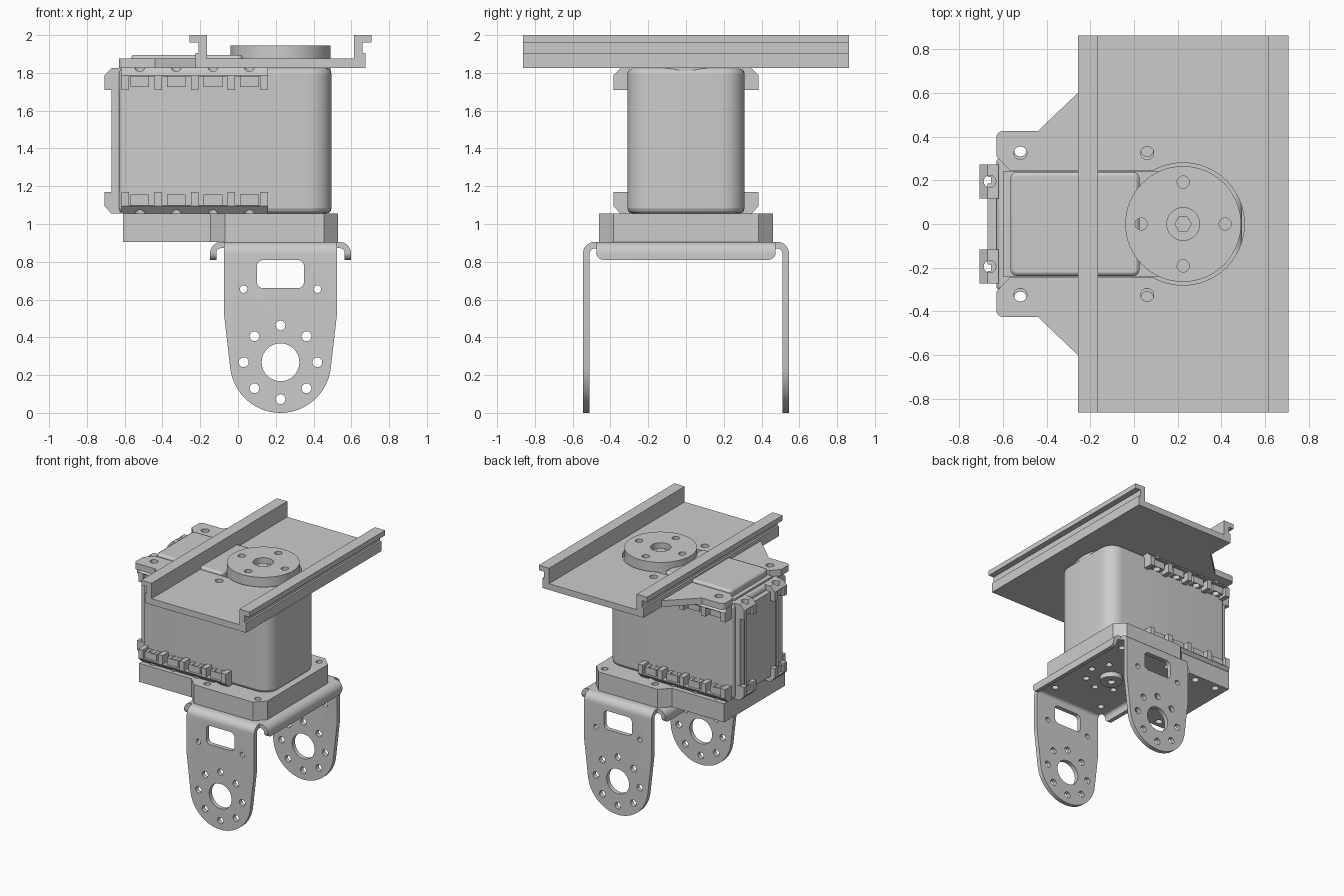
import bpy, bmesh
from math import pi, sin, cos, tan, radians
from mathutils import Vector, Matrix

if "Cube" in bpy.data.objects:
    bpy.data.objects.remove(bpy.data.objects["Cube"])

grey = bpy.data.materials.new("plain_grey")
grey.use_nodes = True
colour = (0.6, 0.6, 0.6, 1)
grey.diffuse_color = colour
grey.node_tree.nodes["Principled BSDF"].inputs["Base Color"].default_value = colour

AXIS_X = 0.225            # shaft axis
MID_Z = 1.44              # mid height of the motor case


def circle(cx, cy, r, n=24):
    return [(cx + r * cos(2 * pi * i / n), cy + r * sin(2 * pi * i / n)) for i in range(n)]


def ring_of(cx, cy, radius, count, r):
    return [circle(x, y, r, 16) for x, y in circle(cx, cy, radius, count)]


def rect(x0, x1, y0, y1, r=0):
    return rounded([(x0, y0, r), (x1, y0, r), (x1, y1, r), (x0, y1, r)])


def rounded(pts, steps=8):
    """Polygon whose corners (x, y, radius) are replaced by arcs."""
    out = []
    for i, p in enumerate(pts):
        r = p[2] if len(p) > 2 else 0
        v = Vector(p[:2])
        if not r:
            out.append(tuple(v))
            continue
        a = (Vector(pts[i - 1][:2]) - v).normalized()
        b = (Vector(pts[(i + 1) % len(pts)][:2]) - v).normalized()
        half = a.angle(b) / 2
        c = v + (a + b).normalized() * r / sin(half)
        s, e = ((v + d * r / tan(half) - c).normalized() for d in (a, b))
        out += [tuple(c + s.slerp(e, k / steps).normalized() * r) for k in range(steps + 1)]
    return out


def solid(name, prisms, matrix=None):
    """Object made of prisms (outline, axis, low, high)."""
    bm = bmesh.new()
    place = {"x": lambda a, b, h: (h, a, b), "y": lambda a, b, h: (a, h, b),
             "z": lambda a, b, h: (a, b, h)}
    for pts, axis, lo, hi in prisms:
        low, high = ([bm.verts.new(place[axis](a, b, h)) for a, b in pts] for h in (lo, hi))
        bm.faces.new(low)
        bm.faces.new(high)
        for i in range(len(pts)):
            bm.faces.new((low[i - 1], low[i], high[i], high[i - 1]))
    if matrix:
        bm.transform(matrix)
    bmesh.ops.recalc_face_normals(bm, faces=bm.faces)
    me = bpy.data.meshes.new(name)
    bm.to_mesh(me)
    bm.free()
    me.materials.append(grey)
    ob = bpy.data.objects.new(name, me)
    bpy.context.collection.objects.link(ob)
    return ob


def activate(ob):
    bpy.ops.object.select_all(action="DESELECT")
    ob.select_set(True)
    bpy.context.view_layer.objects.active = ob


def combine(ob, other, operation="DIFFERENCE", own=False):
    activate(ob)
    m = ob.modifiers.new("cut", "BOOLEAN")
    m.operation, m.object, m.solver, m.use_self = operation, other, "EXACT", own
    bpy.ops.object.modifier_apply(modifier=m.name)
    bpy.data.objects.remove(other)


def drill(ob, outlines, axis, lo, hi, matrix=None, own=False):
    combine(ob, solid("cutter", [(o, axis, lo, hi) for o in outlines], matrix), own=own)


def bevel(ob, width, segments=3):
    m = ob.modifiers.new("soft_edges", "BEVEL")
    m.width, m.segments, m.limit_method, m.angle_limit = width, segments, "ANGLE", radians(50)


# Lower U bracket: arms, end lips, holes
def channel(half, top, bottom, t, cx=0):
    return rounded([(cx - half, bottom), (cx - half, top, 0.06), (cx + half, top, 0.06),
                    (cx + half, bottom), (cx + half - t, bottom), (cx + half - t, top - t, 0.025),
                    (cx - half + t, top - t, 0.025), (cx - half + t, bottom)])


HUB_Z = 0.268
arc = [(AXIS_X + HUB_Z * cos(radians(a)), HUB_Z + HUB_Z * sin(radians(a)))
       for a in [186.6 + k * 166.8 / 32 for k in range(33)]]
arm_outline = [(-0.075, 1), (-0.075, 0.53)] + arc + [(0.525, 0.53), (0.525, 1)]
bracket = solid("lower_bracket", [(channel(0.545, 0.905, -0.05, 0.035), "x", -0.2, 0.7)])
combine(bracket, solid("arm_shape", [(arm_outline, "y", -1, 1)]), "INTERSECT")
lips = solid("end_lips", [(channel(0.373, 0.905, 0.7, 0.033, AXIS_X), "y", -0.6, 0.6)])
lip_shape = rounded([(-0.475, 0.81, 0.04), (0.475, 0.81, 0.04), (0.475, 1), (-0.475, 1)])
combine(lips, solid("lip_shape", [(lip_shape, "x", -1, 1)]), "INTERSECT")
combine(bracket, lips, "UNION")
arm_holes = [circle(AXIS_X, HUB_Z, 0.1, 32), rect(0.1, 0.35, 0.66, 0.81, 0.035)]
arm_holes += ring_of(AXIS_X, HUB_Z, 0.195, 8, 0.026)
arm_holes += [circle(x, 0.655, 0.02, 16) for x in (0.03, 0.42)]
drill(bracket, arm_holes, "y", -0.7, 0.7)
corner_holes = [circle(x, s * 0.39, 0.025, 16) for x in (0, 0.45) for s in (-1, 1)]
drill(bracket, corner_holes + ring_of(AXIS_X, 0, 0.19, 8, 0.025), "z", 0.8, 1)

# Pivot boss under the bracket
boss = solid("pivot_boss", [(circle(AXIS_X, 0, 0.085, 32), "z", 0.83, 0.9)])
drill(boss, [circle(AXIS_X, 0, 0.03, 16)], "z", 0.8, 0.86)

# Spacer plate between motor and bracket
half = [(-0.61, 0.385), (-0.145, 0.385), (-0.07, 0.46), (0.455, 0.46), (0.53, 0.385)]
spacer = solid("spacer_plate", [(half + [(x, -y) for x, y in reversed(half)], "z", 0.905, 1.055)])
side_holes = [circle(x, s * 0.33, 0.028, 16) for x in (-0.52, -0.325, -0.13) for s in (-1, 1)]
drill(spacer, side_holes + corner_holes, "z", 0.8, 1.2)

# Motor case
case = solid("motor_case", [(rounded([(-0.63, -0.31, 0.03), (0.495, -0.31, 0.12),
                                      (0.495, 0.31, 0.12), (-0.63, 0.31, 0.03)]),
                             "z", 1.055, 1.825)])
bevel(case, 0.03)
rear = solid("rear_panel", [(rect(-0.67, -0.6, -0.27, 0.27), "z", 1.1, 1.78)])
drill(rear, [rect(-0.7, -0.655, s * 0.2 - 0.015, s * 0.2 + 0.015) for s in (-1, 1)], "z", 1, 1.9)
cap = solid("motor_cap", [(rect(-0.565, 0.025, -0.238, 0.238, 0.03), "z", 1.8, 1.895)])
bevel(cap, 0.015, 2)
solid("cap_rim", [(rect(-0.6, 0.2, -0.24, 0.24), "z", 1.8, 1.84)])


# Rows of screw pockets around the case
def pocket_row(name, centres, pitch, matrix):
    lo, hi = centres[0] - pitch / 2, centres[-1] + pitch / 2
    foot = [(-0.01, -0.385), (0.04, -0.385), (0.078, -0.345)]
    ledge = foot + [(0.078, -0.34), (-0.01, -0.34)]
    rib = foot + [(0.078, -0.27), (-0.01, -0.27)]
    parts = [(ledge, "x", lo, hi)]
    edges = [lo + 0.02] + [c + pitch / 2 for c in centres[:-1]] + [hi - 0.02]
    parts += [(rib, "x", e - 0.02, e + 0.02) for e in edges]
    parts += [(rect(c - 0.05, c + 0.05, 0, 0.06), "z", -0.36, -0.285) for c in centres]
    row = solid(name, parts, matrix)
    drill(row, [circle(c, 0.03, 0.028, 16) for c in centres], "z", -0.5, -0.2, matrix, True)


for level, sz in (("lower", 1), ("upper", -1)):
    for side, sy in (("left", 1), ("right", -1)):
        flip = Matrix.Diagonal((1, sy, sz, 1))
        shift = Matrix.Translation((0, 0.307, 0))
        pocket_row(f"{level}_{side}_pockets", [-0.52, -0.327, -0.133, 0.06], 0.195,
                   Matrix.Translation((0, 0, MID_Z)) @ flip @ shift)
        pocket_row(f"{level}_{side}_rear_pocket", [sy * 0.195], 0.155,
                   Matrix.Translation((-0.63, 0, MID_Z)) @ Matrix.Rotation(pi / 2, 4, "Z")
                   @ Matrix.Diagonal((1, 1, sz, 1)))

# Top rail with flanged walls
wall = [(0.45, 1.825), (0.45, 1.905), (0.435, 1.905), (0.435, 1.96), (0.482, 1.96),
        (0.482, 2), (0.39, 2), (0.39, 1.875)]
profile = [(AXIS_X + x, z) for x, z in wall] + [(AXIS_X - x, z) for x, z in reversed(wall)]
rail = solid("top_rail", [(profile, "y", -0.862, 0.862)])
drill(rail, [rect(-0.4, 0.1, -0.245, 0.245)], "z", 1.7, 1.876)
drill(rail, [circle(AXIS_X, 0, 0.28, 48)], "z", 1.7, 1.9)
drill(rail, [circle(0.06, s * 0.325, 0.03) for s in (-1, 1)], "z", 1.7, 1.9)

# Rail tabs reaching back over the motor
for side, s in (("left", 1), ("right", -1)):
    tab = solid(f"{side}_rail_tab",
                [(rounded([(-0.215, s * 0.64), (-0.44, s * 0.425), (-0.63, s * 0.425, 0.03),
                           (-0.63, s * 0.31), (-0.57, s * 0.245), (-0.215, s * 0.245)]),
                  "z", 1.825, 1.875)])
    drill(tab, [circle(-0.52, s * 0.325, 0.03)], "z", 1.7, 2)

# Output horn
horn = solid("output_horn", [(circle(AXIS_X, 0, 0.265, 64), "z", 1.81, 1.945)])
drill(horn, ring_of(AXIS_X, 0, 0.192, 4, 0.028), "z", 1.85, 2)
drill(horn, [circle(AXIS_X, 0, 0.075, 32)], "z", 1.9, 2)
solid("horn_screw", [(circle(AXIS_X, 0, 0.04, 6), "z", 1.88, 1.92)])

# Smooth the round surfaces, keep the edges sharp
for ob in list(bpy.context.collection.objects):
    if ob.type == "MESH" and grey.name in ob.data.materials:
        activate(ob)
        bpy.ops.object.shade_smooth_by_angle(angle=radians(30))
